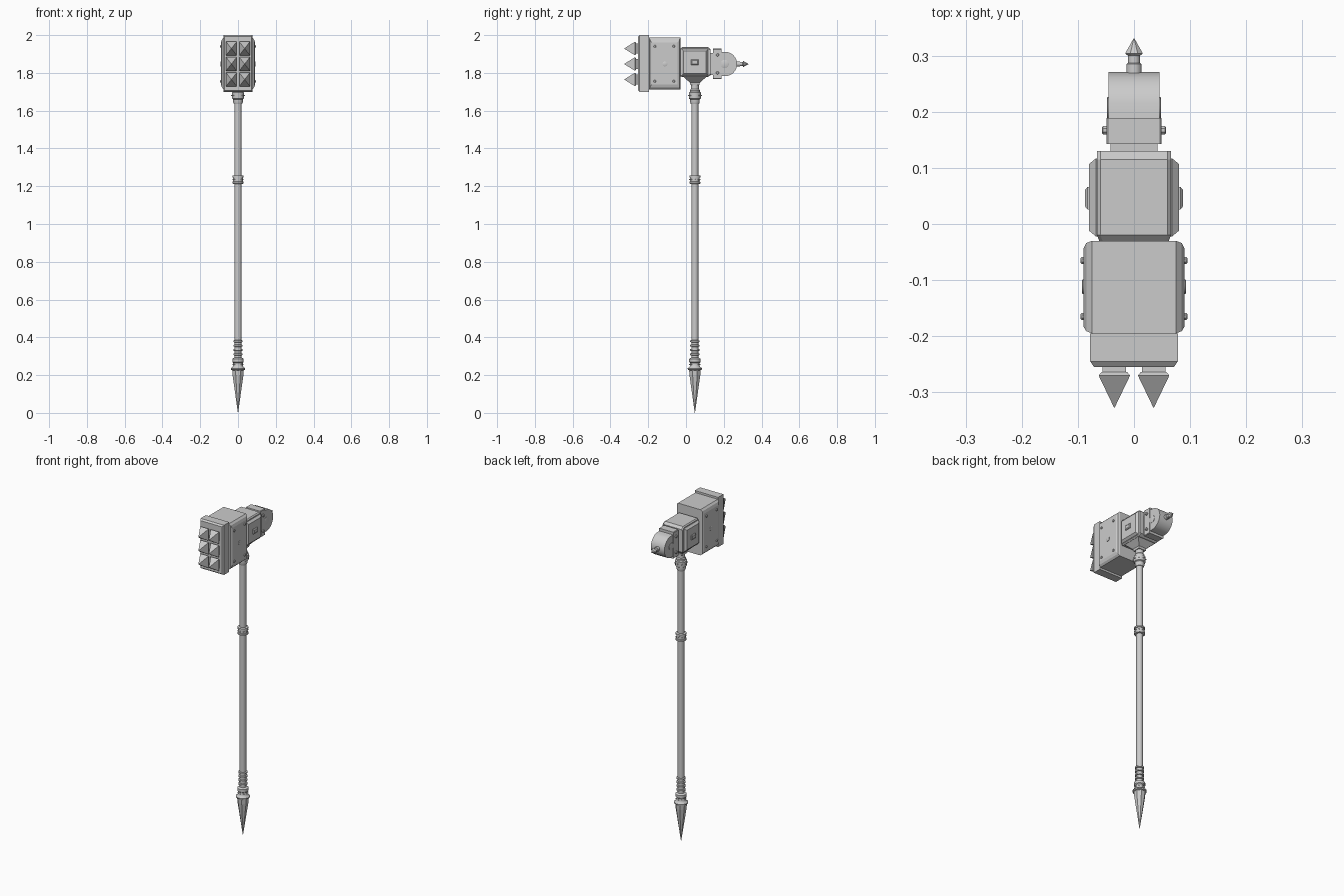
import bpy, bmesh, math
from mathutils import Vector

if "Cube" in bpy.data.objects:
    bpy.data.objects.remove(bpy.data.objects["Cube"])

HY, HZ = 0.047, 1.847   # shaft position in y, head axis height
AXES = {'x': (1, 2, 0), 'y': (0, 2, 1), 'z': (0, 1, 2)}


def finish(name, bm, smooth=False):
    bmesh.ops.recalc_face_normals(bm, faces=bm.faces)
    me = bpy.data.meshes.new(name)
    bm.to_mesh(me)
    bm.free()
    ob = bpy.data.objects.new(name, me)
    bpy.context.collection.objects.link(ob)
    if smooth:
        bpy.context.view_layer.objects.active = ob
        ob.select_set(True)
        bpy.ops.object.shade_smooth_by_angle(angle=math.radians(35))
        ob.select_set(False)
    return ob


def loft(name, axis, rings, smooth=False):
    """Join outlines (position, [(u, v), ...]) along an axis and cap the ends."""
    bm = bmesh.new()
    iu, iv, iw = AXES[axis]
    loops = []
    for w, pts in rings:
        loop = []
        for u, v in pts:
            co = [0, 0, 0]
            co[iu], co[iv], co[iw] = u, v, w
            loop.append(bm.verts.new(co))
        loops.append(loop)
    n = len(loops[0])
    for a, b in zip(loops, loops[1:]):
        for i in range(n):
            bm.faces.new((a[i], a[(i + 1) % n], b[(i + 1) % n], b[i]))
    bm.faces.new(loops[0])
    bm.faces.new(loops[-1])
    return finish(name, bm, smooth)


def rect(u0, u1, v0, v1):
    return [(u0, v0), (u1, v0), (u1, v1), (u0, v1)]


def chamfered(u0, u1, v0, v1, c):
    return [(u0 + c, v0), (u1 - c, v0), (u1, v0 + c), (u1, v1 - c),
            (u1 - c, v1), (u0 + c, v1), (u0, v1 - c), (u0, v0 + c)]


def circle(u, v, r, n):
    return [(u + r * math.cos(2 * math.pi * (i + .5) / n),
             v + r * math.sin(2 * math.pi * (i + .5) / n)) for i in range(n)]


def turned(name, axis, u, v, profile, n=16, smooth=True):
    return loft(name, axis, [(w, circle(u, v, r, n)) for w, r in profile], smooth)


def radial_studs(name, z, r, n=8):
    bm = bmesh.new()
    for i in range(n):
        a = 2 * math.pi * i / n
        d = Vector((math.cos(a), math.sin(a), 0))
        m = d.to_track_quat('Z', 'Y').to_matrix().to_4x4()
        m.translation = Vector((0, HY, z)) + d * r
        bmesh.ops.create_cone(bm, cap_ends=True, segments=6, radius1=.004,
                              radius2=.003, depth=.008, matrix=m)
    finish(name, bm)


# Shaft, its grip rings and collars
turned("shaft", 'z', 0, HY, [(.24, .0185), (1.76, .0185)])
turned("upper_collar", 'z', 0, HY, [
    (1.635, .022), (1.645, .026), (1.66, .026), (1.664, .032), (1.695, .033),
    (1.699, .027), (1.708, .027), (1.714, .022), (1.745, .022)])
radial_studs("upper_collar_studs", 1.68, .033)
turned("middle_collar", 'z', 0, HY, [
    (1.212, .024), (1.214, .030), (1.223, .030), (1.225, .026), (1.245, .026),
    (1.247, .030), (1.256, .030), (1.258, .024)])
radial_studs("middle_collar_studs", 1.235, .026)
for i in range(4):
    z = .31 + i * .023
    turned(f"grip_ring_{i}", 'z', 0, HY,
           [(z - .006, .019), (z - .004, .025), (z + .004, .025), (z + .006, .019)])
turned("lower_collar", 'z', 0, HY, [
    (.225, .030), (.229, .038), (.236, .039), (.242, .030), (.25, .026),
    (.265, .026), (.27, .031), (.286, .031), (.292, .022)])
radial_studs("lower_collar_studs", .256, .026)
turned("foot_spike", 'z', 0, HY, [(.0, .0008), (.20, .031), (.228, .033)], 8, False)

# Central block with funnel socket beneath
loft("central_block", 'y', [
    (-.03, chamfered(-.062, .062, 1.782, 1.928, .006)),
    (-.02, chamfered(-.066, .066, 1.778, 1.938, .006)),
    (.115, chamfered(-.066, .066, 1.778, 1.938, .006)),
    (.13, chamfered(-.066, .066, 1.788, 1.925, .006))])
loft("shaft_socket", 'z', [
    (1.735, rect(-.024, .024, HY - .024, HY + .024)),
    (1.748, rect(-.026, .026, HY - .026, HY + .026)),
    (1.785, rect(-.066, .066, -.02, .115))])

# Main hammer head and striking plate
loft("hammer_head", 'y', [(-.2, rect(-.075, .075, 1.712, 1.988)),
                          (-.03, rect(-.075, .075, 1.712, 1.988))])
loft("striking_plate", 'y', [
    (-.255, rect(-.071, .071, 1.708, 1.992)),
    (-.245, rect(-.078, .078, 1.70, 2.0)),
    (-.195, rect(-.078, .078, 1.70, 2.0))])

# Striking spikes in two columns of three
for i, x in enumerate((-.035, .035)):
    for j in range(3):
        z = HZ + (j - 1) * .082
        loft(f"spike_neck_{i}{j}", 'y', [
            (-.27, rect(x - .021, x + .021, z - .026, z + .026)),
            (-.25, rect(x - .021, x + .021, z - .026, z + .026))])
        loft(f"spike_{i}{j}", 'y', [
            (-.327, rect(x - .0006, x + .0006, z - .0006, z + .0006)),
            (-.270, rect(x - .028, x + .028, z - .036, z + .036)),
            (-.264, rect(x - .023, x + .023, z - .029, z + .029))])

# Side plates, bosses and rivets on both sides
for side, s in (("right", 1), ("left", -1)):
    loft(f"head_side_plate_{side}", 'x', [
        (s * .07, rect(-.195, -.03, 1.712, 1.988)),
        (s * .075, rect(-.195, -.03, 1.712, 1.988)),
        (s * .085, rect(-.191, -.034, 1.722, 1.978)),
        (s * .090, rect(-.183, -.044, 1.738, 1.962))])
    turned(f"head_side_disc_{side}", 'x', -.112, HZ,
           [(s * .085, .013), (s * .092, .013), (s * .093, .011)])
    for y in (-.065, -.165):
        for z in (1.755, 1.94):
            turned(f"head_rivet_{side}", 'x', y, z,
                   [(s * .085, .007), (s * .093, .007), (s * .095, .005)], 8)
    loft(f"block_side_plate_{side}", 'x', [
        (s * .06, rect(-.022, .117, 1.787, 1.927)),
        (s * .068, rect(-.022, .117, 1.787, 1.927)),
        (s * .080, rect(-.012, .107, 1.798, 1.916))])
    loft(f"block_boss_{side}", 'x', [
        (s * .075, rect(.026, .066, 1.843, 1.871)),
        (s * .083, rect(.026, .066, 1.843, 1.871)),
        (s * .087, rect(.031, .061, 1.848, 1.866))])
    for z in (1.80, 1.895):
        turned(f"band_rivet_{side}", 'x', .167, z,
               [(s * .045, .008), (s * .055, .008), (s * .057, .006)], 8)
    turned(f"rear_disc_{side}", 'x', .205, HZ,
           [(s * .04, .022), (s * .047, .022), (s * .048, .020)], 20)

# Rear neck, band and rounded rear hammer
loft("rear_neck", 'y', [(.12, rect(-.042, .042, 1.79, 1.905)),
                        (.15, rect(-.042, .042, 1.79, 1.905))])
loft("rear_band", 'y', [(.143, chamfered(-.049, .049, 1.768, 1.928, .003)),
                        (.189, chamfered(-.049, .049, 1.768, 1.928, .003))])
arc = [(.205 + .066 * math.cos(math.radians(a)), HZ + .065 * math.sin(math.radians(a)))
       for a in range(-80, 81, 16)]
outline = [(.18, HZ - .065)] + arc + [(.18, HZ + .065)]
loft("rear_hammer", 'x', [(-.045, outline), (.045, outline)], True)

# Rear spike
turned("rear_spike_base", 'y', 0, HZ, [
    (.262, .014), (.285, .014), (.287, .011), (.305, .011)], 12)
turned("rear_spike", 'y', 0, HZ, [(.300, .012), (.304, .017), (.331, .0006)], 8, False)
